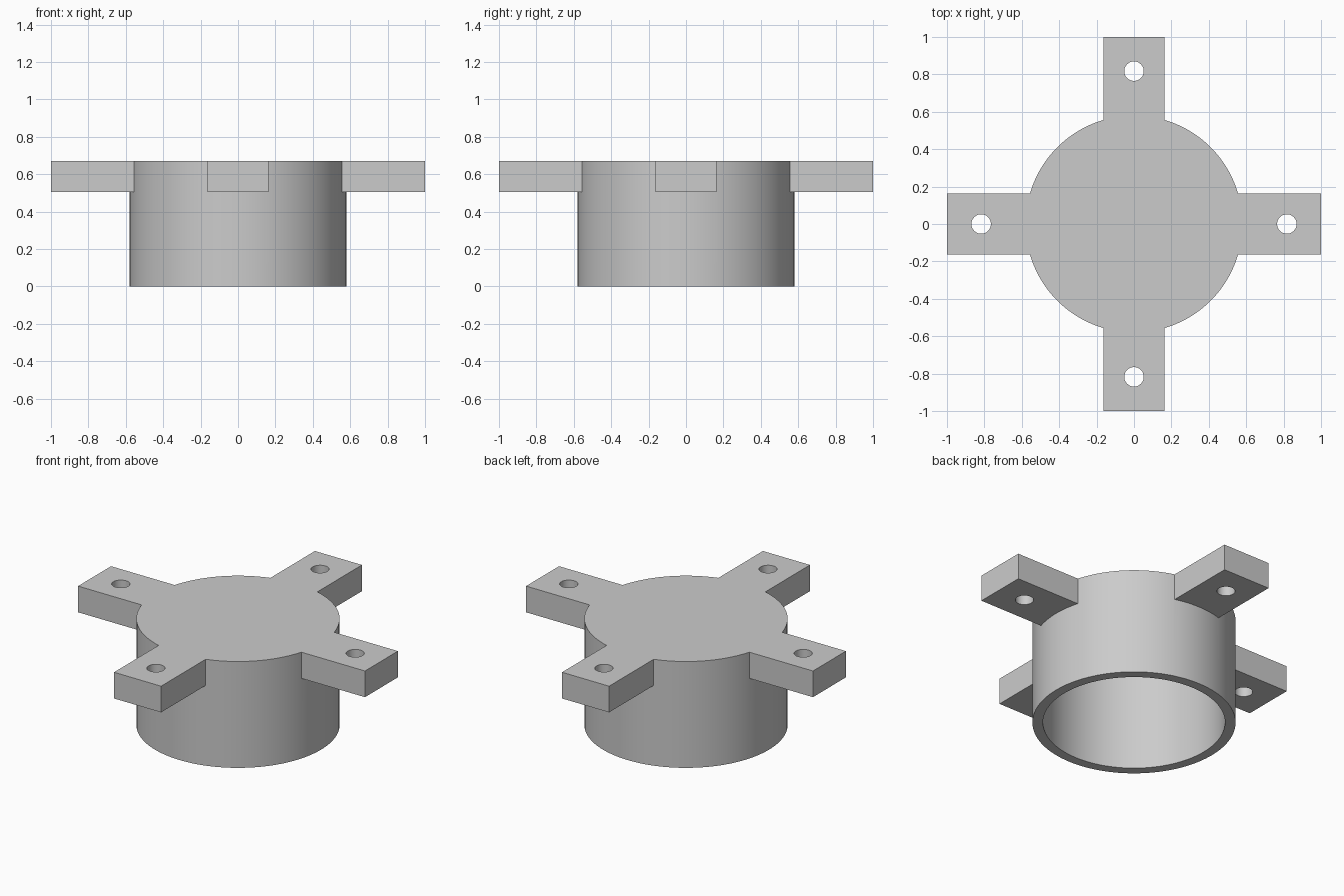
import bpy
import bmesh
from math import cos, sin, pi, radians
from mathutils import Matrix

cube = bpy.data.objects.get("Cube")
if cube:
    bpy.data.objects.remove(cube, do_unlink=True)

HEIGHT = 0.67
OUTER, INNER = 0.58, 0.52
CEILING = 0.61          # underside of the closed top
ARM_BOTTOM = 0.505
ARM_HALF = 0.164
HOLE_POS, HOLE_RADIUS = 0.817, 0.052

grey = bpy.data.materials.new("plain grey")
grey.use_nodes = True
colour = (0.6, 0.6, 0.6, 1)
grey.diffuse_color = colour
grey.node_tree.nodes["Principled BSDF"].inputs["Base Color"].default_value = colour


def make_object(name, bm):
    bmesh.ops.recalc_face_normals(bm, faces=bm.faces)
    mesh = bpy.data.meshes.new(name)
    bm.to_mesh(mesh)
    bm.free()
    mesh.materials.append(grey)
    obj = bpy.data.objects.new(name, mesh)
    bpy.context.collection.objects.link(obj)
    return obj


def cylinder(bm, radius, low, high, x=0, y=0, segments=128):
    bmesh.ops.create_cone(
        bm, cap_ends=True, segments=segments, radius1=radius, radius2=radius,
        depth=high - low, matrix=Matrix.Translation((x, y, (low + high) / 2)))


def boolean(target, tool, operation):
    mod = target.modifiers.new(tool.name, "BOOLEAN")
    mod.operation = operation
    mod.solver = "EXACT"
    mod.object = tool
    bpy.context.view_layer.objects.active = target
    bpy.ops.object.modifier_apply(modifier=mod.name)
    bpy.data.objects.remove(tool, do_unlink=True)


# Round body
bm = bmesh.new()
cylinder(bm, OUTER, 0, HEIGHT)
cap = make_object("mounting_cap", bm)

# Crossed mounting arms, each bar spanning the full width
for name, sx, sy in (("side_arms", 1, ARM_HALF), ("front_back_arms", ARM_HALF, 1)):
    bm = bmesh.new()
    size = (2 * sx, 2 * sy, HEIGHT - ARM_BOTTOM)
    centre = Matrix.Translation((0, 0, (HEIGHT + ARM_BOTTOM) / 2))
    bmesh.ops.create_cube(bm, size=1, matrix=centre @ Matrix.Diagonal((*size, 1)))
    boolean(cap, make_object(name, bm), "UNION")

# Cavity open at the bottom, and a screw hole through each arm
bm = bmesh.new()
cylinder(bm, INNER, -0.1, CEILING)
for i in range(4):
    a = i * pi / 2
    cylinder(bm, HOLE_RADIUS, ARM_BOTTOM - 0.1, HEIGHT + 0.1,
             HOLE_POS * cos(a), HOLE_POS * sin(a), 48)
boolean(cap, make_object("cavity_and_holes", bm), "DIFFERENCE")

# Merge coplanar faces, then smooth the round walls
bm = bmesh.new()
bm.from_mesh(cap.data)
bmesh.ops.remove_doubles(bm, verts=bm.verts, dist=0.0001)
bmesh.ops.dissolve_limit(bm, angle_limit=radians(0.5), verts=bm.verts, edges=bm.edges)
bm.to_mesh(cap.data)
bm.free()
bpy.ops.object.select_all(action="DESELECT")
cap.select_set(True)
bpy.context.view_layer.objects.active = cap
bpy.ops.object.shade_smooth_by_angle(angle=radians(30))
